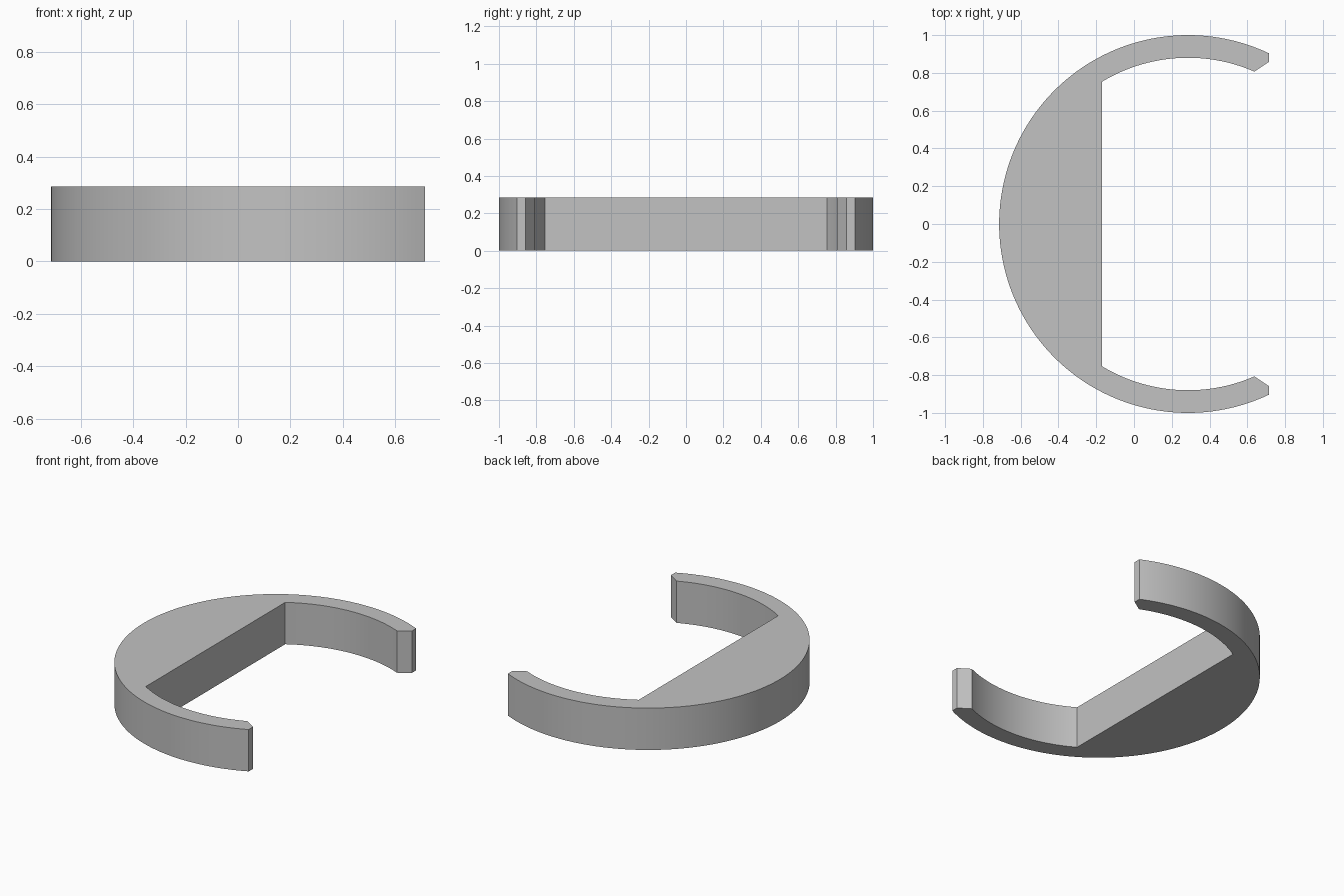
import bpy
import bmesh
from math import acos, asin, cos, sin, pi, radians

cube = bpy.data.objects.get("Cube")
if cube:
    bpy.data.objects.remove(cube, do_unlink=True)

CENTRE_X = 0.286
OUTER, INNER = 1.0, 0.88
HEIGHT = 0.286
TIP_X, FLAT_X = 0.714, -0.17


def arc(radius, start, end, steps):
    """Points along an arc about the ring centre."""
    angles = [start + (end - start) * i / steps for i in range(steps + 1)]
    return [(CENTRE_X + radius * cos(a), radius * sin(a)) for a in angles]


# Upper half of the outline: outer rim, bevelled tip, inner rim, straight edge
tip_angle = acos((TIP_X - CENTRE_X) / OUTER)
inner_start = asin(0.807 / INNER)
inner_end = acos((FLAT_X - CENTRE_X) / INNER)
half = arc(OUTER, pi, tip_angle, 64)
half.append((TIP_X, 0.858))
half += arc(INNER, inner_start, inner_end, 32)

# Mirror across y = 0, leaving out the shared leftmost point
outline = half + [(x, -y) for x, y in reversed(half[1:])]

# Extrude the outline into a solid
bm = bmesh.new()
base = bm.faces.new([bm.verts.new((x, y, 0)) for x, y in outline])
top = bmesh.ops.extrude_face_region(bm, geom=[base], use_keep_orig=True)
for v in top["geom"]:
    if isinstance(v, bmesh.types.BMVert):
        v.co.z = HEIGHT
bmesh.ops.recalc_face_normals(bm, faces=bm.faces)
mesh = bpy.data.meshes.new("open_ring_clip")
bm.to_mesh(mesh)
bm.free()
clip = bpy.data.objects.new("open_ring_clip", mesh)
bpy.context.collection.objects.link(clip)

# Plain grey
colour = (0.54, 0.54, 0.54, 1)
grey = bpy.data.materials.new("plain_grey")
grey.use_nodes = True
grey.diffuse_color = colour
grey.node_tree.nodes["Principled BSDF"].inputs["Base Color"].default_value = colour
mesh.materials.append(grey)

# Smooth rims with sharp corners
bpy.ops.object.select_all(action="DESELECT")
clip.select_set(True)
bpy.context.view_layer.objects.active = clip
bpy.ops.object.shade_smooth_by_angle(angle=radians(20))
